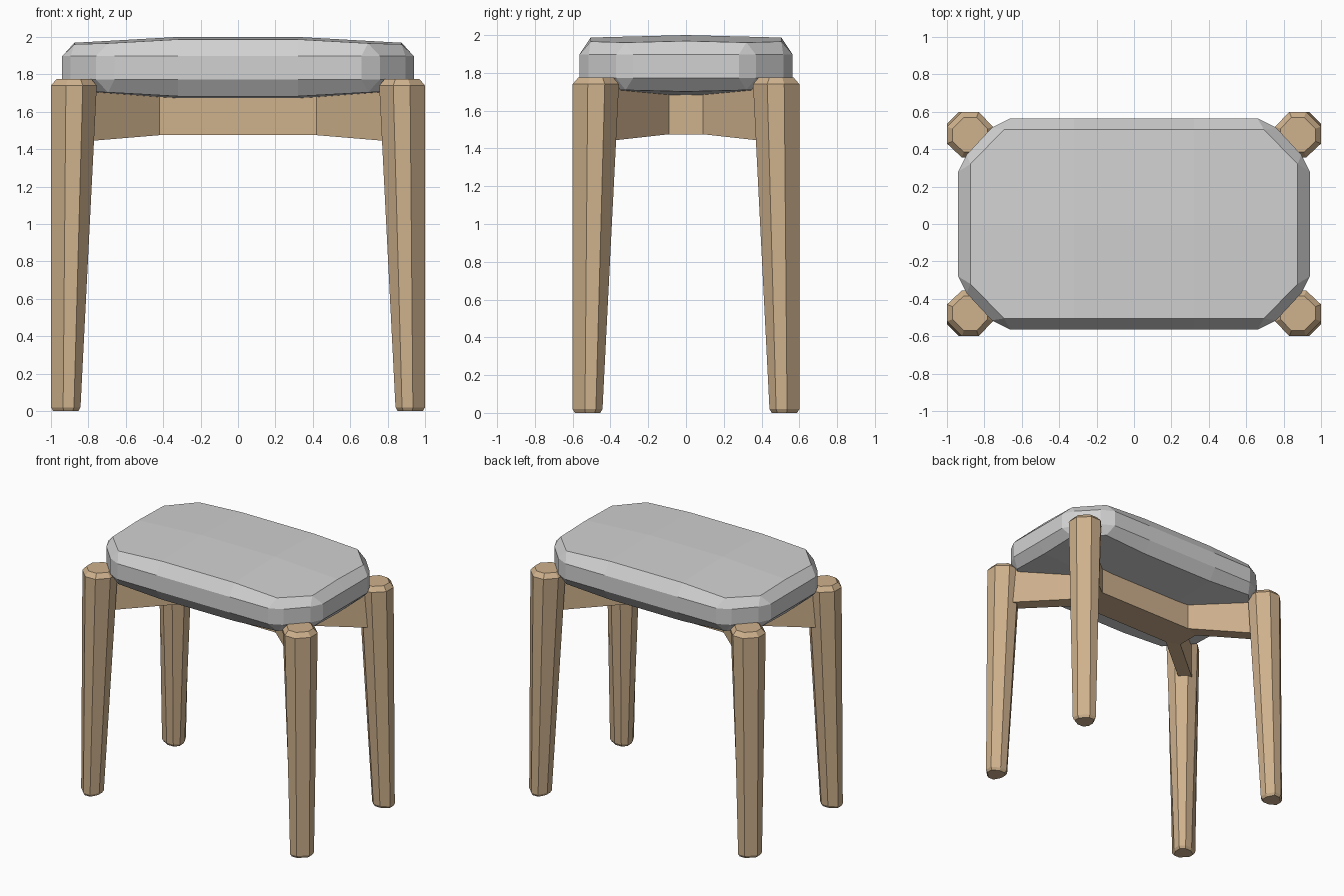
import bpy, bmesh

if "Cube" in bpy.data.objects:
    bpy.data.objects.remove(bpy.data.objects["Cube"])


def material(name, rgb):
    m = bpy.data.materials.new(name)
    m.diffuse_color = (*rgb, 1)
    m.use_nodes = True
    m.node_tree.nodes["Principled BSDF"].inputs["Base Color"].default_value = m.diffuse_color
    return m


wood = material("light wood", (0.62, 0.44, 0.265))
grey = material("grey fabric", (0.64, 0.64, 0.64))


def finish(bm, name, mat):
    bmesh.ops.remove_doubles(bm, verts=bm.verts, dist=0.0005)
    bmesh.ops.recalc_face_normals(bm, faces=bm.faces)
    me = bpy.data.meshes.new(name)
    bm.to_mesh(me)
    bm.free()
    me.materials.append(mat)
    ob = bpy.data.objects.new(name, me)
    bpy.context.collection.objects.link(ob)
    return ob


def face(bm, pts):
    # skip repeated corners so quads can collapse to triangles
    unique = []
    for p in pts:
        if p not in unique:
            unique.append(p)
    if len(unique) > 2:
        bm.faces.new([bm.verts.new(p) for p in unique])


def skin(bm, rings):
    for r0, r1 in zip(rings, rings[1:]):
        n = len(r0)
        for i in range(n):
            j = (i + 1) % n
            face(bm, [r0[i], r0[j], r1[j], r1[i]])


# Tapered eight-sided legs: straight outer faces, slanted inner faces
def leg(name, sx, sy):
    def ring(z, s, a, b, k):
        pts = [(0, a), (0, s - b), (a, s), (s - b, s),
               (s, s - b), (s, a), (s - b, 0), (a, 0)]
        c = s / 2
        return [(sx * (1 - (c + (x - c) * k)), sy * (0.6 - (c + (y - c) * k)), z)
                for x, y in pts]
    rings = [ring(0, 0.158, 0.065, 0.035, 0.85),
             ring(0.02, 0.158, 0.065, 0.035, 1),
             ring(1.74, 0.245, 0.08, 0.075, 1),
             ring(1.775, 0.245, 0.08, 0.075, 0.76)]
    bm = bmesh.new()
    skin(bm, rings)
    face(bm, rings[0])
    face(bm, rings[-1])
    finish(bm, name, wood)


for ny, sy in (("front", -1), ("back", 1)):
    for nx, sx in (("left", -1), ("right", 1)):
        leg(f"{ny}_{nx}_leg", sx, sy)

# Under-seat frame: central spine with four arms running into the legs
bm = bmesh.new()
SIGNS = [(1, 1), (-1, 1), (-1, -1), (1, -1)]
LOW, HIGH = 1.475, 1.70
for z in (LOW, HIGH):
    core = []
    for sx, sy in SIGNS:
        pair = [(sx * 0.53, sy * 0.09, z), (sx * 0.42, sy * 0.13, z)]
        core += pair if sx * sy > 0 else pair[::-1]
    face(bm, core)
for s in (-1, 1):
    face(bm, [(-0.42, s * 0.13, LOW), (0.42, s * 0.13, LOW),
              (0.42, s * 0.13, HIGH), (-0.42, s * 0.13, HIGH)])
    face(bm, [(s * 0.53, -0.09, LOW), (s * 0.53, 0.09, LOW),
              (s * 0.53, 0.09, HIGH), (s * 0.53, -0.09, HIGH)])
for sx, sy in SIGNS:
    plan = [(0.42, 0.13, LOW, HIGH), (0.53, 0.09, LOW, HIGH),
            (0.92, 0.405, 1.44, 1.725), (0.84, 0.466, 1.44, 1.725)]
    lo = [(sx * x, sy * y, a) for x, y, a, b in plan]
    hi = [(sx * x, sy * y, b) for x, y, a, b in plan]
    face(bm, lo)
    face(bm, hi)
    for i in (1, 2, 3):
        j = (i + 1) % 4
        face(bm, [lo[i], lo[j], hi[j], hi[i]])
finish(bm, "support_frame", wood)

# Cushion: bevelled rounded slab, same crown above and below
MID = 1.835
OUTER = [(0.94, 0.28), (0.895, 0.37), (0.76, 0.515), (0.66, 0.565), (0.32, 0.565)]
INNER = [(0.875, 0.32), (0.875, 0.32), (0.695, 0.505), (0.695, 0.505), (0.32, 0.505)]


def full(quarter, end):
    q = [(end, 0)] + quarter
    half = q + [(-x, y) for x, y in reversed(q)]
    return half + [(x, -y) for x, y in half[-2:0:-1]]


def crown(x, y):
    return 0.165 - 0.013 * abs(y) / 0.505 - 0.031 * max(0, abs(x) - 0.32) / 0.555


bm = bmesh.new()
outer, inner = full(OUTER, 0.94), full(INNER, 0.875)
rings = [[(x, y, MID - crown(x, y)) for x, y in inner],
         [(x, y, MID - 0.062) for x, y in outer],
         [(x, y, MID + 0.062) for x, y in outer],
         [(x, y, MID + crown(x, y)) for x, y in inner]]
skin(bm, rings)
cols = [(-0.875, 0.32), (-0.695, 0.505), (-0.32, 0.505),
        (0.32, 0.505), (0.695, 0.505), (0.875, 0.32)]
for up in (-1, 1):
    for side in (-1, 1):
        for (x0, y0), (x1, y1) in zip(cols, cols[1:]):
            pts = [(x0, 0), (x1, 0), (x1, side * y1), (x0, side * y0)]
            face(bm, [(x, y, MID + up * crown(x, y)) for x, y in pts])
finish(bm, "seat_cushion", grey)
